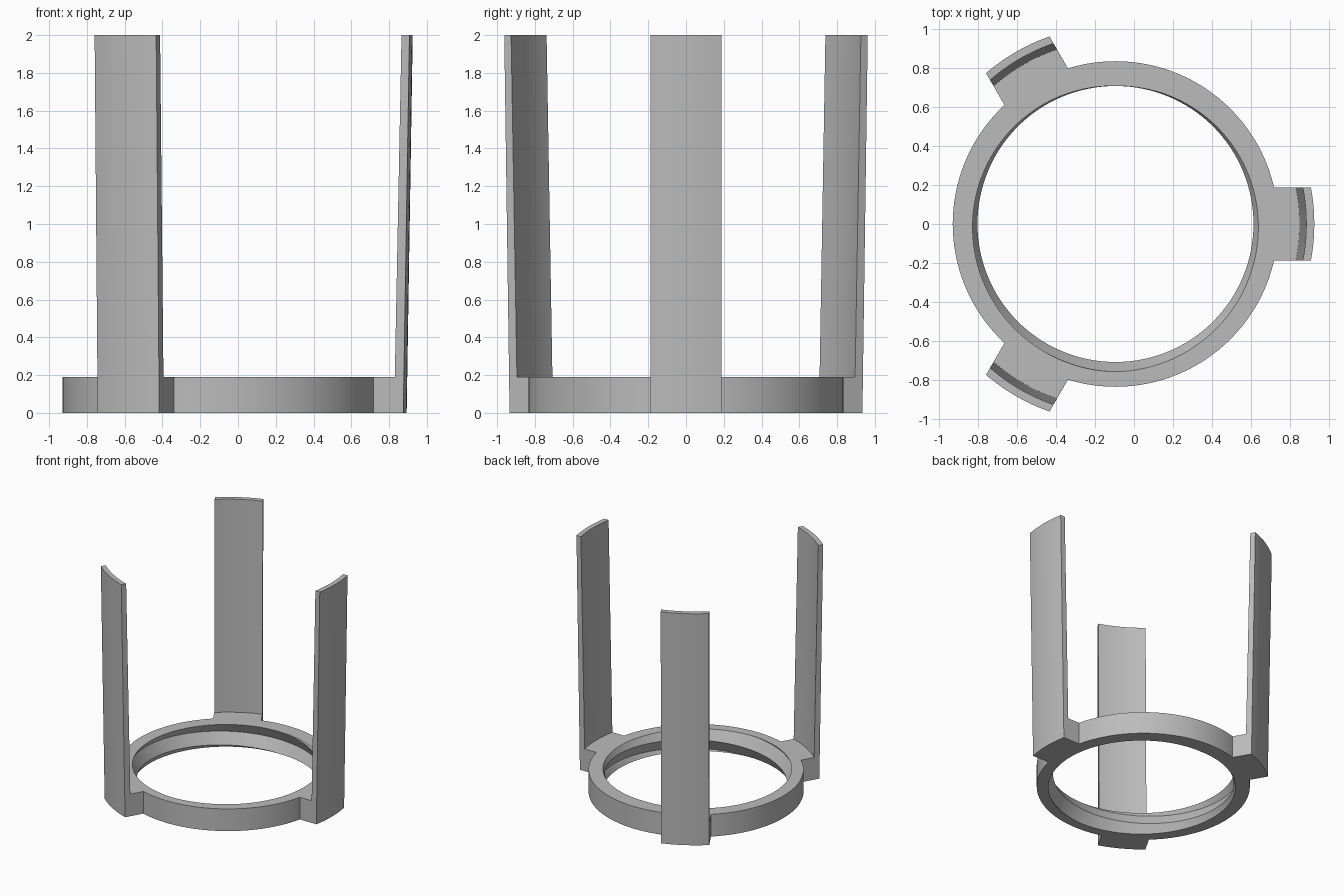
import bpy, bmesh, math

cube = bpy.data.objects.get("Cube")
if cube:
    bpy.data.objects.remove(cube, do_unlink=True)

CX = -0.095            # ring axis
RING_H = 0.19
RING_R = 0.835
CREST, ROOT = 0.708, 0.758
PITCH = 0.19
HALF_W = 0.188

grey = bpy.data.materials.new("plain_grey")
grey.use_nodes = True
grey.diffuse_color = (0.5, 0.5, 0.5, 1)
grey.node_tree.nodes["Principled BSDF"].inputs["Base Color"].default_value = (0.5, 0.5, 0.5, 1)


def loft(name, sections, caps):
    """Skin a list of closed cross-sections into one solid object."""
    bm = bmesh.new()
    rows = [[bm.verts.new(p) for p in s] for s in sections]
    n = len(rows[0])
    for a, b in zip(rows, rows[1:]):
        for i in range(n):
            j = (i + 1) % n
            bm.faces.new((a[i], a[j], b[j], b[i]))
    if caps:
        bm.faces.new(rows[0])
        bm.faces.new(rows[-1])
    bmesh.ops.remove_doubles(bm, verts=bm.verts, dist=1e-5)
    bmesh.ops.recalc_face_normals(bm, faces=bm.faces)
    mesh = bpy.data.meshes.new(name)
    bm.to_mesh(mesh)
    bm.free()
    mesh.materials.append(grey)
    obj = bpy.data.objects.new(name, mesh)
    bpy.context.collection.objects.link(obj)
    obj.location.x = CX
    bpy.ops.object.select_all(action='DESELECT')
    obj.select_set(True)
    bpy.context.view_layer.objects.active = obj
    bpy.ops.object.shade_smooth_by_angle(angle=math.radians(25))
    return obj


# Base ring with a helical V thread on its inner wall
def thread_radius(z, root_z):
    phase = ((z - root_z) / PITCH) % 1.0
    return CREST + (ROOT - CREST) * abs(1 - 2 * phase)


sections = []
SEGMENTS = 128
for s in range(SEGMENTS + 1):
    turn = s / SEGMENTS
    ang = 2 * math.pi * turn - math.pi / 2
    root_z = RING_H + PITCH * turn
    profile = []
    for k in range(-5, 2):
        z = min(max(root_z + k * PITCH / 2, 0), RING_H)
        profile.append((thread_radius(z, root_z), z))
    profile += [(RING_R, RING_H), (RING_R, 0)]
    sections.append([(r * math.cos(ang), r * math.sin(ang), z) for r, z in profile])
loft("threaded_ring", sections, False)

# Three tall curved legs, leaning slightly outward, each with a foot tab
leg_profile = [(0.832, 0), (0.988, 0), (1.02, 2), (0.979, 2),
               (0.944, RING_H), (0.832, RING_H)]
STEPS = 10
for i, name in enumerate(("left_leg", "back_right_leg", "front_right_leg")):
    sections = []
    for s in range(STEPS + 1):
        y = HALF_W * (2 * s / STEPS - 1)
        sections.append([(math.sqrt(r * r - y * y), y, z) for r, z in leg_profile])
    leg = loft(name, sections, True)
    leg.rotation_euler.z = i * 2 * math.pi / 3
